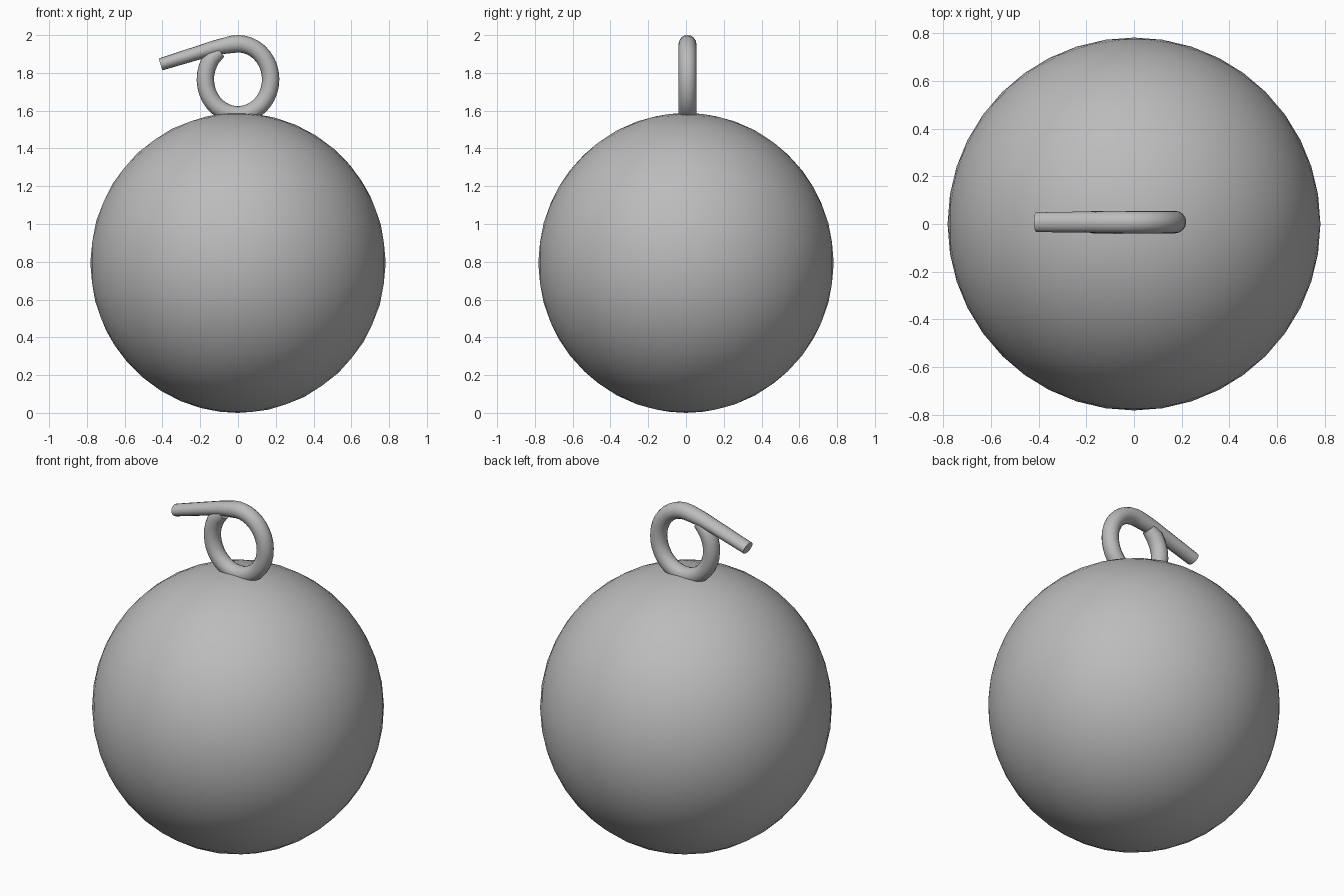
import bpy, bmesh, math
from mathutils import Vector

if "Cube" in bpy.data.objects:
    bpy.data.objects.remove(bpy.data.objects["Cube"])

grey = bpy.data.materials.new("plain grey")
grey.diffuse_color = (0.5, 0.5, 0.5, 1)
grey.use_nodes = True
grey.node_tree.nodes["Principled BSDF"].inputs["Base Color"].default_value = grey.diffuse_color


def finish(name, bm):
    bmesh.ops.recalc_face_normals(bm, faces=bm.faces)
    mesh = bpy.data.meshes.new(name)
    bm.to_mesh(mesh)
    bm.free()
    mesh.materials.append(grey)
    obj = bpy.data.objects.new(name, mesh)
    bpy.context.collection.objects.link(obj)
    bpy.ops.object.select_all(action='DESELECT')
    obj.select_set(True)
    bpy.context.view_layer.objects.active = obj
    bpy.ops.object.shade_smooth_by_angle(angle=math.radians(40))
    return obj


# Round ball body, a touch taller than wide
bm = bmesh.new()
bmesh.ops.create_icosphere(bm, subdivisions=4, radius=1)
for v in bm.verts:
    v.co = Vector((v.co.x * 0.782, v.co.y * 0.782, v.co.z * 0.794 + 0.794))
finish("ball", bm)

# Wire path: straight tail, then once round the loop; (x, z, in-plane radius, y radius)
path = [(-0.41, 1.845, 0.033, 0.042), (-0.30, 1.879, 0.035, 0.043),
        (-0.19, 1.913, 0.037, 0.044), (-0.11, 1.936, 0.040, 0.046)]
STEPS = 32
for i in range(STEPS + 1):
    a = math.radians(100 - 318 * i / STEPS)
    path.append((0.173 * math.cos(a), 1.766 + 0.188 * math.sin(a), 0.046, 0.047))
path.append((-0.095, 1.915, 0.036, 0.040))

# Sweep an oval section along the path
SIDES = 16
bm = bmesh.new()
rings = []
for i, (x, z, r, ry) in enumerate(path):
    p, q = path[max(i - 1, 0)], path[min(i + 1, len(path) - 1)]
    t = Vector((q[0] - p[0], 0, q[1] - p[1])).normalized()
    n = Vector((-t.z, 0, t.x))
    ring = []
    for k in range(SIDES):
        a = 2 * math.pi * k / SIDES
        ring.append(bm.verts.new(Vector((x, 0.008, z)) + n * r * math.cos(a)
                                 + Vector((0, ry * math.sin(a), 0))))
    rings.append(ring)
for r0, r1 in zip(rings, rings[1:]):
    for k in range(SIDES):
        j = (k + 1) % SIDES
        bm.faces.new((r0[k], r0[j], r1[j], r1[k]))
bm.faces.new(rings[0])
bm.faces.new(rings[-1])
finish("wire_loop", bm)
